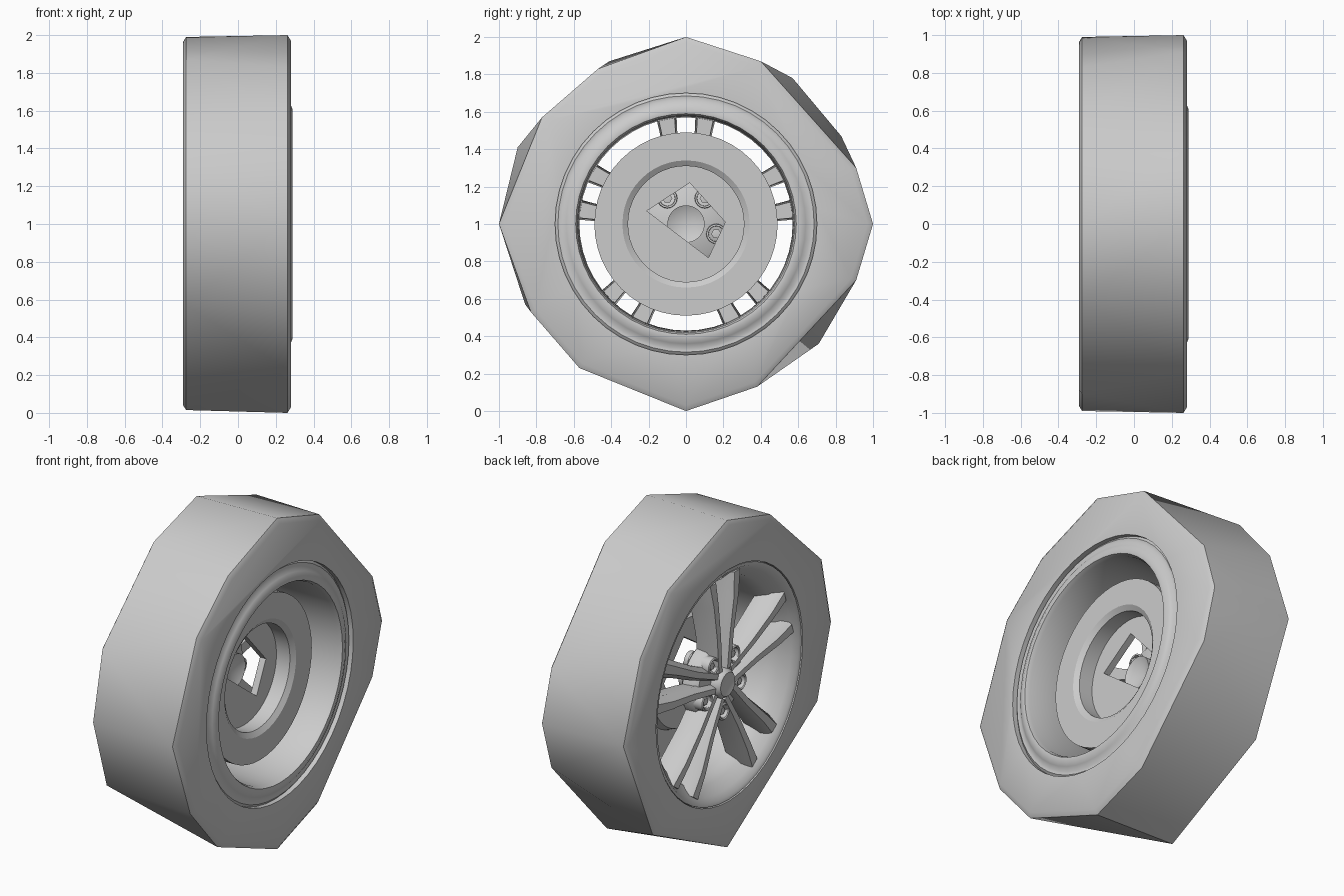
import bpy, bmesh, math
from mathutils import Vector

if "Cube" in bpy.data.objects:
    bpy.data.objects.remove(bpy.data.objects["Cube"])

CZ = 1.0  # axle height


def finish(name, bm, angle=40, hidden=False):
    bmesh.ops.remove_doubles(bm, verts=bm.verts, dist=1e-5)
    bmesh.ops.recalc_face_normals(bm, faces=bm.faces)
    me = bpy.data.meshes.new(name)
    bm.to_mesh(me)
    bm.free()
    ob = bpy.data.objects.new(name, me)
    bpy.context.collection.objects.link(ob)
    ob.hide_render = hidden
    smooth(ob, angle)
    return ob


def smooth(ob, angle):
    bpy.ops.object.select_all(action='DESELECT')
    ob.select_set(True)
    bpy.context.view_layer.objects.active = ob
    bpy.ops.object.shade_smooth_by_angle(angle=math.radians(angle))


def loft(bm, rings, closed=False, caps=False):
    vs = [[bm.verts.new(p) for p in r] for r in rings]
    pairs = list(zip(vs, vs[1:])) + ([(vs[-1], vs[0])] if closed else [])
    for a, b in pairs:
        for i in range(len(a)):
            j = (i + 1) % len(a)
            bm.faces.new((a[i], a[j], b[j], b[i]))
    if caps:
        bm.faces.new(vs[0])
        bm.faces.new(vs[-1])


def lathe(bm, profile, n=40, closed=False, cy=0, cz=0):
    """Revolve (x, radius) points around an axis parallel to x."""
    loft(bm, [[(x, cy + r * math.cos(2 * math.pi * i / n),
                CZ + cz + r * math.sin(2 * math.pi * i / n)) for i in range(n)]
              for x, r in profile], closed)


def cut(ob, cutter):
    mod = ob.modifiers.new("cut", 'BOOLEAN')
    mod.operation = 'DIFFERENCE'
    mod.solver = 'EXACT'
    mod.object = cutter
    bpy.context.view_layer.objects.active = ob
    bpy.ops.object.modifier_apply(modifier=mod.name)
    bpy.data.objects.remove(cutter)


# Tire: hull over two uneven polygon rims, with chamfered edges and a round bore
inner_side = [(0, 1), (.40, .87), (.91, .30), (1, 0), (.91, -.30), (.38, -.87), (0, -1),
              (-.57, -.77), (-.83, -.47), (-1, 0), (-.77, .57), (-.47, .83)]
outer_side = [(0, .99), (.57, .78), (.83, .47), (.99, 0), (.71, -.64), (0, -.985),
              (-.86, -.43), (-.99, 0), (-.90, .41), (-.41, .87)]
bm = bmesh.new()
for ring, x, s in ((inner_side, .262, 1), (inner_side, .28, .97),
                   (outer_side, -.275, 1), (outer_side, -.29, .975)):
    for y, z in ring:
        bm.verts.new((x, y * s, CZ + z * s))
hull = bmesh.ops.convex_hull(bm, input=bm.verts)
loose = {v for v in hull["geom_interior"] + hull["geom_unused"]
         if isinstance(v, bmesh.types.BMVert)}
bmesh.ops.delete(bm, geom=list(loose), context='VERTS')
tire = finish("tire", bm)
bm = bmesh.new()
lathe(bm, [(-.5, 0), (-.5, .70), (.5, .70), (.5, 0)], 48)
cut(tire, finish("tire_bore_cutter", bm, hidden=True))
smooth(tire, 45)

# Rim: rolled lip on the inner side, barrel, flared outer edge
bm = bmesh.new()
lathe(bm, [(.25, .70), (.262, .685), (.258, .665), (.275, .64), (.288, .61), (.285, .59),
           (.26, .58), (.10, .575), (-.12, .57), (-.20, .60), (-.25, .65), (-.28, .675),
           (-.285, .695), (-.26, .70), (-.22, .68), (-.12, .60), (.20, .61)],
      48, closed=True)
finish("rim", bm, 50)

# Five pairs of spokes, each bar lofted through three hexagonal sections
bm = bmesh.new()
for k in range(5):
    a = math.radians(90 + 72 * k)
    rad = Vector((0, math.cos(a), math.sin(a)))
    tan = Vector((0, -math.sin(a), math.cos(a)))
    for side in (-1, 1):
        rings = []
        for r, off, w, front, back in ((.08, .04, .035, -.26, -.13),
                                       (.30, .062, .040, -.265, -.13),
                                       (.50, .095, .048, -.27, -.12),
                                       (.64, .115, .062, -.262, -.12)):
            sec = [(-.45, front), (.45, front), (1, front + .05),
                   (.8, back), (-.8, back), (-1, front + .05)]
            rings.append([Vector((x, 0, CZ)) + rad * r + tan * (side * off + t * w)
                          for t, x in sec])
        loft(bm, rings, caps=True)
finish("spokes", bm, 50)

# Hub with raised centre cap and a cone on its inner face
bm = bmesh.new()
lathe(bm, [(-.225, 0), (-.225, .205), (-.20, .225), (-.13, .225), (-.11, .20), (-.11, 0)], 30)
finish("hub", bm)
bm = bmesh.new()
lathe(bm, [(-.27, 0), (-.275, .05), (-.28, .07), (-.26, .085), (-.22, .09)], 24)
finish("centre_cap", bm)
bm = bmesh.new()
lathe(bm, [(-.11, .10), (-.02, .10), (-.07, 0)], 24)
finish("axle_socket", bm)

# Wheel nuts in raised collars, between the spoke pairs
collars, nuts = bmesh.new(), bmesh.new()
for k in range(5):
    a = math.radians(54 + 72 * k)
    y, z = .17 * math.cos(a), .17 * math.sin(a)
    lathe(collars, [(-.20, .055), (-.255, .052), (-.26, .045), (-.255, .038), (-.20, .036)],
          16, cy=y, cz=z)
    lathe(collars, [(-.12, .055), (-.09, .052), (-.09, .042), (-.12, .04)], 16, cy=y, cz=z)
    lathe(nuts, [(-.245, 0), (-.245, .022), (-.238, .027), (-.08, .027), (-.075, 0)],
          6, cy=y, cz=z)
finish("nut_collars", collars)
finish("wheel_nuts", nuts, 30)

# Brake disc with stepped hat and an uneven four-sided opening
bm = bmesh.new()
lathe(bm, [(.04, 0), (.04, .31), (.13, .31), (.15, .34), (.15, .49),
           (.05, .49), (.05, .34), (0, .32), (0, 0)], 48)
disc = finish("brake_disc", bm)
bm = bmesh.new()
quad = [(.02, .22), (-.21, .07), (.12, -.18), (.21, .01)]
loft(bm, [[(x, y, CZ + z) for y, z in quad] for x in (-.06, .3)], caps=True)
cut(disc, finish("disc_opening_cutter", bm, hidden=True))
smooth(disc, 30)
